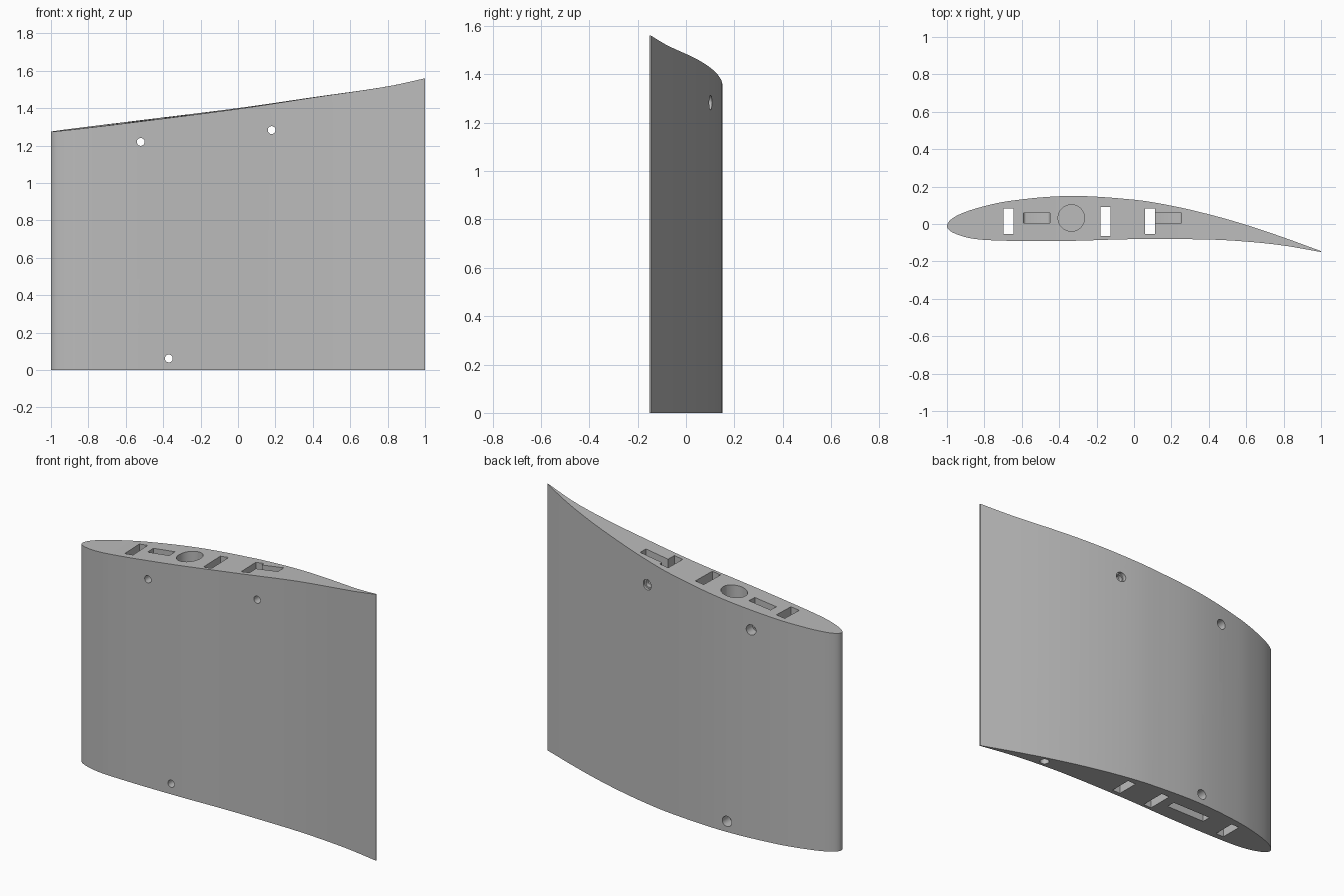
import bpy, bmesh, math
from mathutils import Matrix

if "Cube" in bpy.data.objects:
    bpy.data.objects.remove(bpy.data.objects["Cube"])

grey = bpy.data.materials.new("light_grey")
grey.use_nodes = True
COLOUR = (0.5, 0.5, 0.5, 1)
grey.diffuse_color = COLOUR
grey.node_tree.nodes["Principled BSDF"].inputs["Base Color"].default_value = COLOUR


def curve(points, v):
    """Smooth cubic through (position, value) points."""
    n = len(points)

    def slope(i):
        a, b = points[max(i - 1, 0)], points[min(i + 1, n - 1)]
        return (b[1] - a[1]) / (b[0] - a[0])
    i = 0
    while i < n - 2 and v > points[i + 1][0]:
        i += 1
    (x0, y0), (x1, y1) = points[i], points[i + 1]
    h = x1 - x0
    t = (v - x0) / h
    return ((2*t**3 - 3*t*t + 1) * y0 + (t**3 - 2*t*t + t) * h * slope(i)
            + (3*t*t - 2*t**3) * y1 + (t**3 - t*t) * h * slope(i + 1))


def make_object(name, bm):
    bmesh.ops.recalc_face_normals(bm, faces=bm.faces)
    mesh = bpy.data.meshes.new(name)
    bm.to_mesh(mesh)
    bm.free()
    mesh.materials.append(grey)
    obj = bpy.data.objects.new(name, mesh)
    bpy.context.collection.objects.link(obj)
    return obj


# Section outline and top edge height; the square root keeps the nose round
UPPER = [(-1, -.012), (-.95, .043), (-.82, .09), (-.66, .124), (-.335, .15), (0, .13),
         (.2, .098), (.4, .052), (.6, -.005), (.8, -.072), (1, -.145)]
LOWER = [(-1, -.012), (-.96, -.05), (-.85, -.08), (-.66, -.09), (-.335, -.09), (0, -.081),
         (.4, -.083), (.6, -.094), (.8, -.115), (1, -.15)]
HEIGHT = [(-1, 1.275), (-.6, 1.322), (0, 1.398), (.4, 1.458), (.8, 1.517), (1, 1.56)]
upper, lower = ([(math.sqrt(x + 1), y) for x, y in side] for side in (UPPER, LOWER))

# Wing body as strips between stations along the chord
STATIONS = 48
bm = bmesh.new()
rings = []
for i in range(STATIONS + 1):
    t = math.sqrt(2) * i / STATIONS
    x = t * t - 1
    sides = [lower] if i == 0 else [lower, upper]
    ring = []
    for side in sides:
        y = curve(side, t)
        top = curve(HEIGHT, x) + 0.04 * y * (1 - x) / 2
        ring.append((bm.verts.new((x, y, 0)), bm.verts.new((x, y, top))))
    rings.append((ring[0], ring[-1]))
for (la, ua), (lb, ub) in zip(rings, rings[1:]):
    quads = [(la[0], lb[0], lb[1], la[1]), (ua[0], ua[1], ub[1], ub[0]),
             (la[0], ua[0], ub[0], lb[0]), (la[1], lb[1], ub[1], ua[1])]
    for quad in quads:
        bm.faces.new(list(dict.fromkeys(quad)))
end_l, end_u = rings[-1]
bm.faces.new((end_l[0], end_u[0], end_u[1], end_l[1]))
wing = make_object("wing_section", bm)

cutters = []


def box_cutter(name, x, y, z, round_z=None):
    """Box from ranges; the two crosswise edges at round_z are rounded."""
    bm = bmesh.new()
    bmesh.ops.create_cube(bm, size=1)
    for v in bm.verts:
        v.co = [r[0] if c < 0 else r[1] for c, r in zip(v.co, (x, y, z))]
    if round_z is not None:
        edges = [e for e in bm.edges
                 if all(abs(v.co.z - round_z) < 1e-4 for v in e.verts)
                 and abs(e.verts[0].co.x - e.verts[1].co.x) < 1e-4]
        bmesh.ops.bevel(bm, geom=edges, offset=0.015, segments=3, affect='EDGES', profile=0.5)
    cutters.append(make_object(name, bm))


def round_cutter(name, centre, radius, depth, along_y=False):
    bm = bmesh.new()
    turn = Matrix.Rotation(math.pi / 2, 4, 'X') if along_y else Matrix()
    bmesh.ops.create_cone(bm, cap_ends=True, segments=32, radius1=radius, radius2=radius,
                          depth=depth, matrix=Matrix.Translation(centre) @ turn)
    cutters.append(make_object(name, bm))


# Spar slots right through the height
for x, y0, y1 in ((-.67, -.053, .082), (-.152, -.065, .092), (.085, -.053, .082)):
    box_cutter("spar_slot", (x - .027, x + .027), (y0, y1), (-.2, 2))

# Tab pockets, two in the top and one in the base
box_cutter("top_pocket", (-.59, -.45), (.006, .06), (1.12, 2), 1.12)
box_cutter("top_pocket", (.105, .255), (.006, .06), (1.18, 2), 1.18)
box_cutter("base_pocket", (-.5, -.24), (.006, .06), (-.2, .13), .13)

# Tube bore in the top and pin hole in the base
round_cutter("tube_bore", (-.335, .032, 1.2), .071, 1.8)
round_cutter("pin_hole", (.61, -.052, 0), .026, .5)

# Screw holes through the tabs, wider at the back
for x, z in ((-.52, 1.22), (.18, 1.283), (-.37, .062)):
    round_cutter("screw_hole", (x, 0, z), .021, .6, True)
    round_cutter("screw_head_recess", (x, .285, z), .03, .4, True)

bpy.ops.object.select_all(action='DESELECT')
bpy.context.view_layer.objects.active = wing
wing.select_set(True)
for cutter in cutters:
    cutter.hide_render = True
    mod = wing.modifiers.new(cutter.name, 'BOOLEAN')
    mod.operation = 'DIFFERENCE'
    mod.solver = 'EXACT'
    mod.object = cutter
    bpy.ops.object.modifier_apply(modifier=mod.name)
for cutter in cutters:
    bpy.data.objects.remove(cutter)

bpy.ops.object.shade_smooth_by_angle(angle=math.radians(30))
